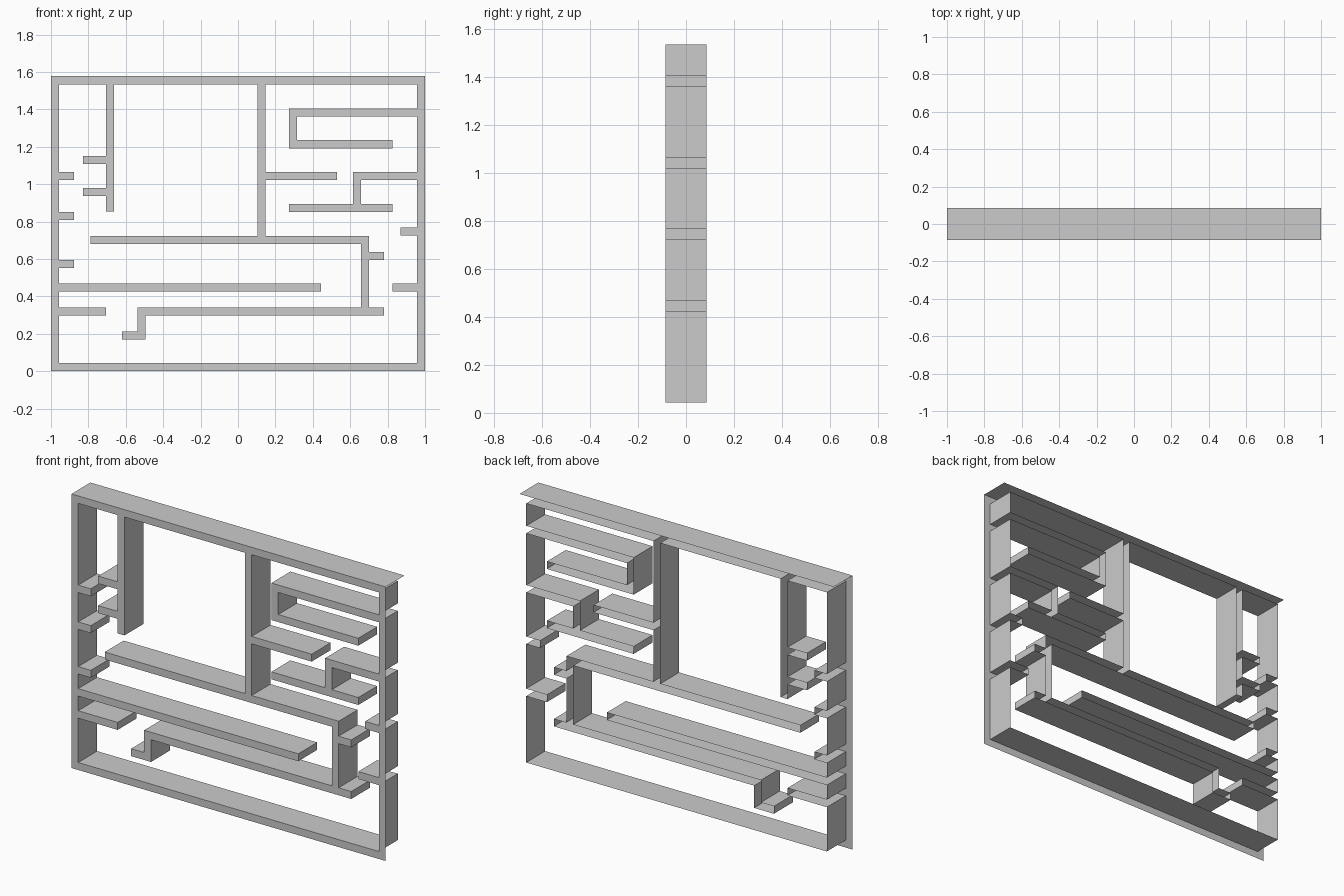
import bpy
import bmesh

cube = bpy.data.objects.get("Cube")
if cube:
    bpy.data.objects.remove(cube, do_unlink=True)

WALL = 0.043      # thickness of every wall strip
DEPTH = 0.086     # half of the extrusion depth
TOP = 1.577
INNER = 1 - WALL


def shelf(x_start, x_end, z):
    """Horizontal strip whose lower edge is at z."""
    return (x_start, x_end, z, round(z + WALL, 4))


def post(x, z_start, z_end=TOP):
    """Vertical strip whose left edge is at x."""
    return (x, round(x + WALL, 4), z_start, z_end)


# Outer frame
strips = [shelf(-1, 1, 0), shelf(-1, 1, TOP - WALL), post(-1, 0), post(INNER, 0)]

# Short pegs and shelves on the left side
strips += [shelf(-1, -0.877, z) for z in (0.552, 0.809, 1.021)]
strips += [shelf(-1, 0.444, 0.425), shelf(-1, -0.706, 0.298)]

# Hanging post with two pegs
strips += [post(-0.706, 0.853)]
strips += [shelf(-0.83, -0.68, z) for z in (0.937, 1.107)]

# Central post, middle shelf and the stepped run below it
strips += [
    post(0.104, 0.7), shelf(-0.788, 0.701, 0.681),
    post(0.658, 0.32, 0.7), shelf(0.67, 0.781, 0.595),
    shelf(-0.537, 0.781, 0.298),
    post(-0.537, 0.18, 0.32), shelf(-0.62, -0.494, 0.17),
]

# Shelves and hooks on the right side
strips += [
    shelf(0.826, 1, 0.425), shelf(0.869, 1, 0.725),
    shelf(0.12, 0.529, 1.021), shelf(0.615, 1, 1.021),
    post(0.615, 0.87, 1.05), shelf(0.273, 0.826, 0.851),
    shelf(0.273, 1, 1.362), post(0.273, 1.2, 1.38),
    shelf(0.273, 0.826, 1.192),
]


def build_walls(name, rects, material):
    """Merge the strips into one front sheet and extrude its inner outline."""
    xs = sorted({round(v, 4) for r in rects for v in r[:2]})
    zs = sorted({round(v, 4) for r in rects for v in r[2:]})
    columns, rows = len(xs) - 1, len(zs) - 1

    def filled(i, k):
        x, z = (xs[i] + xs[i + 1]) / 2, (zs[k] + zs[k + 1]) / 2
        return any(a < x < b and c < z < d for a, b, c, d in rects)

    solid = {(i, k) for i in range(columns) for k in range(rows) if filled(i, k)}
    bm = bmesh.new()
    cache = {}

    def vert(i, k, y):
        if (i, k, y) not in cache:
            cache[i, k, y] = bm.verts.new((xs[i], y, zs[k]))
        return cache[i, k, y]

    for i, k in sorted(solid):
        corners = [(i, k), (i + 1, k), (i + 1, k + 1), (i, k + 1)]
        bm.faces.new([vert(*c, -DEPTH) for c in corners])
        neighbours = [(i, k - 1), (i + 1, k), (i, k + 1), (i - 1, k)]
        for n, (ni, nk) in enumerate(neighbours):
            # The back and the outer sides and bottom stay open
            outside = ni < 0 or ni >= columns or nk < 0
            if (ni, nk) in solid or outside:
                continue
            a, b = corners[n], corners[(n + 1) % 4]
            bm.faces.new([vert(*b, -DEPTH), vert(*a, -DEPTH),
                          vert(*a, DEPTH), vert(*b, DEPTH)])

    bmesh.ops.dissolve_limit(bm, angle_limit=0.01, verts=bm.verts[:], edges=bm.edges[:])
    mesh = bpy.data.meshes.new(name)
    bm.to_mesh(mesh)
    bm.free()
    mesh.materials.append(material)
    obj = bpy.data.objects.new(name, mesh)
    bpy.context.collection.objects.link(obj)
    return obj


# Plain grey material
grey = bpy.data.materials.new("plain_grey")
grey.use_nodes = True
colour = (0.6, 0.6, 0.6, 1)
grey.diffuse_color = colour
grey.node_tree.nodes["Principled BSDF"].inputs["Base Color"].default_value = colour

build_walls("maze_walls", strips, grey)
